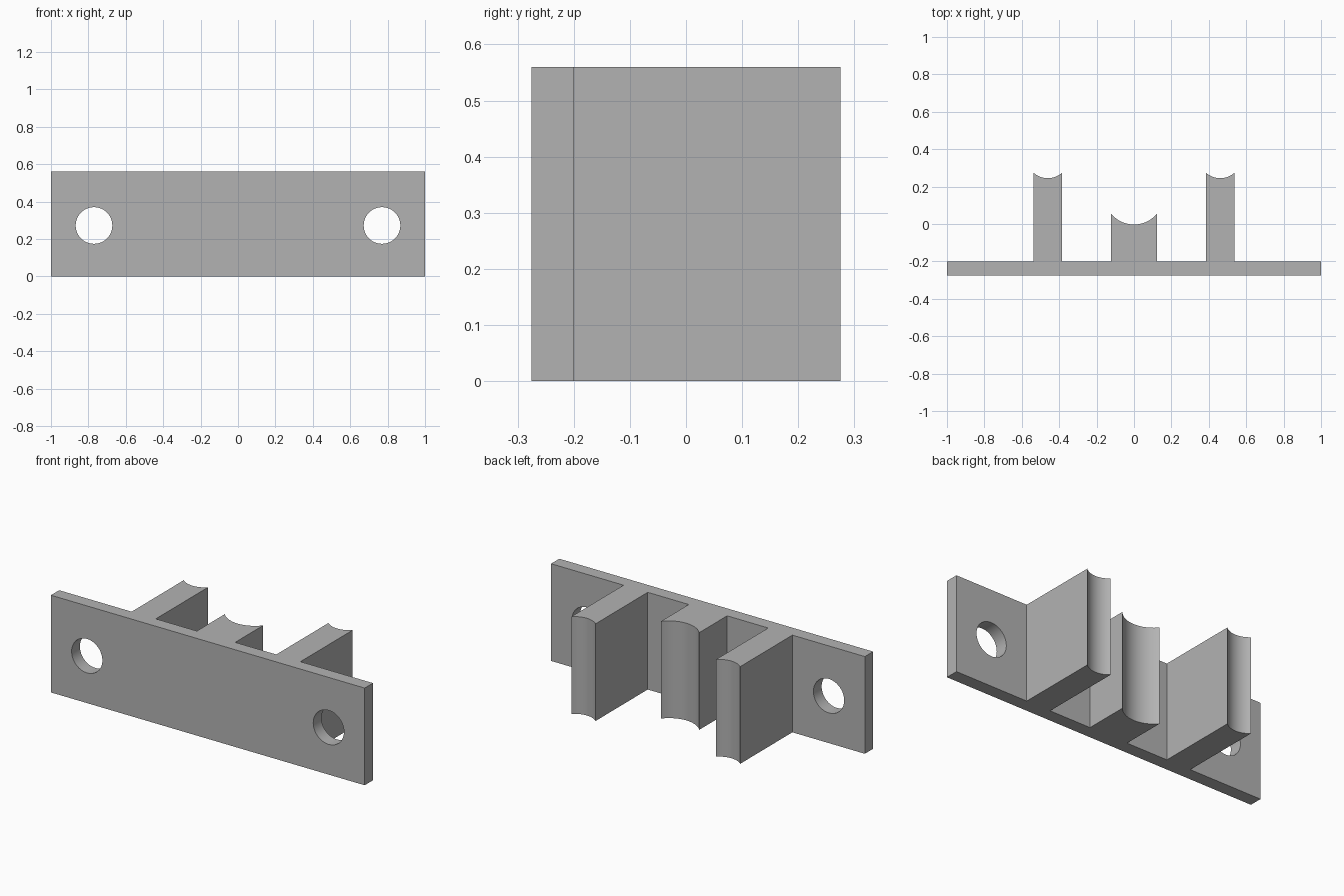
import bpy
import bmesh
import math

cube = bpy.data.objects.get("Cube")
if cube:
    bpy.data.objects.remove(cube, do_unlink=True)

HEIGHT = 0.56
BACK, FACE, TIP = -0.275, -0.2, 0.275   # plate front, plate rear, post tips
HOLE_X, HOLE_Z, HOLE_R = 0.77, 0.272, 0.098

grey = bpy.data.materials.new("plain grey")
grey.use_nodes = True
colour = (0.45, 0.45, 0.45, 1)
grey.diffuse_color = colour
grey.node_tree.nodes["Principled BSDF"].inputs["Base Color"].default_value = colour


def post(cx, half, tip, sag, steps=20):
    """Outline of one post, right to left, with a hollow circular end."""
    r = (half ** 2 + sag ** 2) / (2 * sag)
    cy = tip - sag + r
    sweep = math.asin(half / r)
    pts = [(cx + half, FACE)]
    for i in range(steps + 1):
        a = sweep * (1 - 2 * i / steps)
        pts.append((cx + r * math.sin(a), cy - r * math.cos(a)))
    return pts + [(cx - half, FACE)]


# Bracket: plate and three cradle posts as one extruded profile
outline = [(-1, BACK), (1, BACK), (1, FACE)]
outline += post(0.461, 0.077, TIP, 0.03)
outline += post(0, 0.122, 0.055, 0.058)
outline += post(-0.461, 0.077, TIP, 0.03)
outline += [(-1, FACE)]

bm = bmesh.new()
base = bm.faces.new([bm.verts.new((x, y, 0)) for x, y in outline])
ext = bmesh.ops.extrude_face_region(bm, geom=[base])
top = [v for v in ext["geom"] if isinstance(v, bmesh.types.BMVert)]
bmesh.ops.translate(bm, verts=top, vec=(0, 0, HEIGHT))
bmesh.ops.recalc_face_normals(bm, faces=bm.faces)
mesh = bpy.data.meshes.new("bracket")
bm.to_mesh(mesh)
bm.free()
mesh.materials.append(grey)
bracket = bpy.data.objects.new("bracket", mesh)
bpy.context.collection.objects.link(bracket)

# Screw holes through both ends of the plate
cutters = []
for side in (-1, 1):
    bpy.ops.mesh.primitive_cylinder_add(
        vertices=48, radius=HOLE_R, depth=0.3,
        location=(side * HOLE_X, (BACK + FACE) / 2, HOLE_Z),
        rotation=(math.pi / 2, 0, 0))
    cutter = bpy.context.object
    cutter.name = "hole_cutter"
    cutter.hide_render = True
    cutter.data.materials.append(grey)
    cutters.append(cutter)
    cut = bracket.modifiers.new("hole", 'BOOLEAN')
    cut.operation = 'DIFFERENCE'
    cut.solver = 'EXACT'
    cut.object = cutter

bpy.ops.object.select_all(action='DESELECT')
bracket.select_set(True)
bpy.context.view_layer.objects.active = bracket
for name in [m.name for m in bracket.modifiers]:
    bpy.ops.object.modifier_apply(modifier=name)
for cutter in cutters:
    bpy.data.objects.remove(cutter, do_unlink=True)

bpy.ops.object.shade_smooth_by_angle(angle=math.radians(30))
